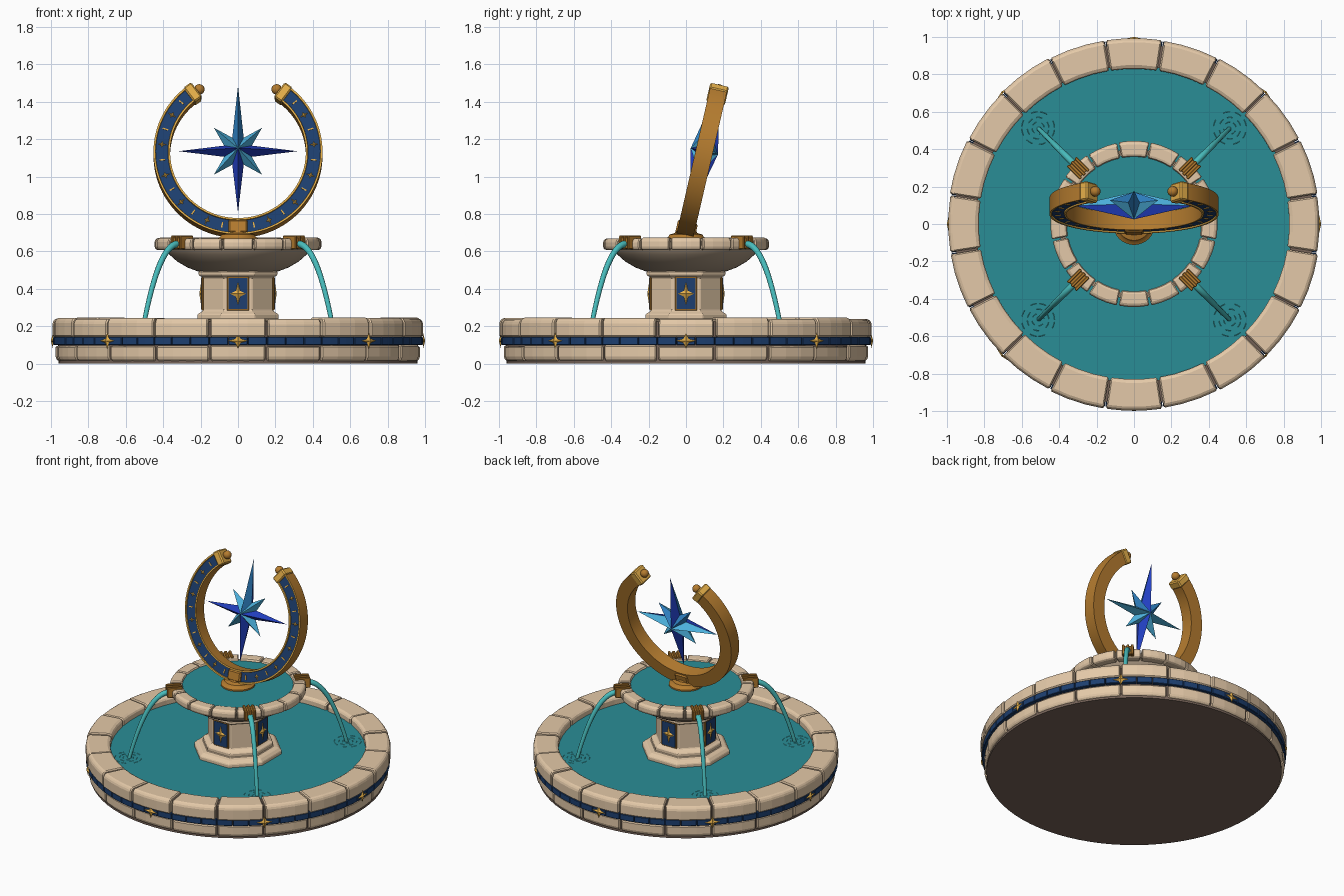
import bpy, bmesh, math, random
from math import sin, cos, pi, radians
from mathutils import Matrix, Vector

random.seed(4)
if "Cube" in bpy.data.objects:
    bpy.data.objects.remove(bpy.data.objects["Cube"])


def material(name, hex_code):
    m = bpy.data.materials.new(name)
    m.use_nodes = True
    srgb = [int(hex_code[i:i + 2], 16) / 255 for i in (0, 2, 4)]
    col = [c / 12.92 if c < 0.04 else ((c + 0.055) / 1.055) ** 2.4 for c in srgb] + [1]
    m.diffuse_color = col
    m.node_tree.nodes["Principled BSDF"].inputs["Base Color"].default_value = col
    return m


STONE = material("pale stone", "e4c9a8")
DARK = material("dark stone", "776459")
BOWL = material("bowl stone", "a8957f")
GOLD = material("gold", "e6b04a")
BRONZE = material("bronze", "b57c2f")
NAVY = material("navy", "1d3f70")
WATER = material("water", "2a8d96")
STREAM = material("falling water", "48bcbc")
ROYAL = material("royal blue", "2340c4")
SKY = material("sky blue", "4cb0dc")


def finish(name, bm, mats, bevel=0, smooth=False):
    bmesh.ops.recalc_face_normals(bm, faces=bm.faces)
    me = bpy.data.meshes.new(name)
    bm.to_mesh(me)
    bm.free()
    for m in mats:
        me.materials.append(m)
    ob = bpy.data.objects.new(name, me)
    bpy.context.collection.objects.link(ob)
    if bevel:
        mod = ob.modifiers.new("Bevel", "BEVEL")
        mod.width, mod.segments, mod.limit_method = bevel, 1, "ANGLE"
    if smooth:
        bpy.ops.object.select_all(action="DESELECT")
        ob.select_set(True)
        bpy.context.view_layer.objects.active = ob
        bpy.ops.object.shade_smooth_by_angle(angle=radians(35))
    return ob


def lathe(name, profile, n, mat, smooth=True, phase=0, bevel=0):
    """Solid of revolution with flat end caps."""
    bm = bmesh.new()
    rings = [[bm.verts.new((r * cos(phase + 2 * pi * k / n), r * sin(phase + 2 * pi * k / n), z))
              for k in range(n)] for r, z in profile]
    for a, b in zip(rings, rings[1:]):
        for k in range(n):
            j = (k + 1) % n
            bm.faces.new((a[k], a[j], b[j], b[k]))
    bm.faces.new(rings[0])
    bm.faces.new(rings[-1])
    return finish(name, bm, [mat], bevel, smooth)


def sweep(bm, a0, a1, profile, steps, point, slots=None):
    """Sweep a closed profile through an arc and cap both ends."""
    rings = [[bm.verts.new(point(a0 + (a1 - a0) * s / steps, u, v)) for u, v in profile]
             for s in range(steps + 1)]
    n = len(profile)
    for a, b in zip(rings, rings[1:]):
        for k in range(n):
            f = bm.faces.new((a[k], a[(k + 1) % n], b[(k + 1) % n], b[k]))
            f.material_index = slots[k] if slots else 0
    bm.faces.new(rings[0])
    bm.faces.new(rings[-1])


def flat_point(a, r, z):
    return Vector((r * cos(a), r * sin(a), z))


def stone_ring(name, count, profile, mat, gap, wobble, steps=3, bevel=0.007):
    bm = bmesh.new()
    half = pi / count
    top = max(z for r, z in profile)
    far = max(r for r, z in profile)
    for k in range(count):
        c = 2 * pi * k / count
        dr, dz = random.uniform(-wobble, 0), random.uniform(-wobble, 0)
        shape = [(r + (dr if r > far - 0.03 else 0), z + (dz if z > top - 0.03 else 0))
                 for r, z in profile]
        sweep(bm, c - half + gap * random.uniform(0.5, 1), c + half - gap * random.uniform(0.5, 1),
              shape, steps, flat_point)
    return finish(name, bm, [mat], bevel)


def add_box(bm, size, matrix):
    bmesh.ops.create_cube(bm, size=1, matrix=matrix @ Matrix.Diagonal((*size, 1)))


def add_star(bm, w, h, depth, matrix):
    """Raised four-pointed star lying in local XZ, facing -Y."""
    tip = bm.verts.new(matrix @ Vector((0, -depth, 0)))
    rim = []
    for k in range(8):
        s = 1 if k % 2 == 0 else 0.36
        rim.append(bm.verts.new(matrix @ Vector((w * s * sin(k * pi / 4), 0, h * s * cos(k * pi / 4)))))
    for k in range(8):
        bm.faces.new((tip, rim[k], rim[(k + 1) % 8]))
    bm.faces.new(rim)


def facing(k, count, r, z):
    """Frame at radius r whose -Y axis points outward."""
    return Matrix.Rotation(2 * pi * k / count, 4, "Z") @ Matrix.Translation((0, -r, z))


# Large basin
lathe("basin_underside", [(0.96, 0), (0.96, 0.03)], 80, DARK)
core = bmesh.new()
sweep(core, 0, 2 * pi, [(0.845, 0.03), (0.962, 0.03), (0.962, 0.225), (0.845, 0.225)], 80, flat_point)
finish("basin_core", core, [DARK])
stone_ring("basin_lower_stones", 20, [(0.84, 0.012), (0.965, 0.012), (0.98, 0.03), (0.98, 0.1), (0.84, 0.1)],
           STONE, 0.007, 0.008)
stone_ring("basin_upper_stones", 20, [(0.83, 0.143), (1.0, 0.143), (1.0, 0.225), (0.985, 0.246),
                                      (0.85, 0.246), (0.83, 0.235)], STONE, 0.008, 0.009)
stone_ring("basin_blue_band", 60, [(0.93, 0.1), (0.988, 0.1), (0.988, 0.143), (0.93, 0.143)],
           NAVY, 0.002, 0, 2, 0.003)
stars = bmesh.new()
for k in range(8):
    add_star(stars, 0.052, 0.043, 0.012, facing(k, 8, 0.989, 0.122))
finish("basin_stars", stars, [GOLD])
lathe("basin_water", [(0.845, 0.16), (0.845, 0.19)], 80, WATER)

# Octagonal pedestal, profile given by face distance
OCT = 1 / cos(pi / 8)
column = [(0.27, 0.17), (0.27, 0.212), (0.25, 0.232), (0.216, 0.238), (0.216, 0.265), (0.2, 0.273),
          (0.185, 0.285), (0.185, 0.46), (0.21, 0.472), (0.21, 0.495)]
lathe("pedestal", [(r * OCT, z) for r, z in column], 8, STONE, False, pi / 8, 0.004)
frames, panels, emblems = bmesh.new(), bmesh.new(), bmesh.new()
for k in range(4):
    add_box(frames, (0.118, 0.02, 0.182), facing(k, 4, 0.184, 0.374))
    add_box(panels, (0.102, 0.02, 0.166), facing(k, 4, 0.187, 0.374))
    add_star(emblems, 0.043, 0.062, 0.01, facing(k, 4, 0.197, 0.374))
finish("pedestal_frames", frames, [BRONZE], 0.003)
finish("pedestal_panels", panels, [NAVY])
finish("pedestal_stars", emblems, [GOLD])

# Upper bowl
lathe("upper_bowl", [(0.2, 0.49), (0.22, 0.495), (0.27, 0.514), (0.325, 0.546), (0.367, 0.583),
                     (0.385, 0.608), (0.4, 0.655)], 64, BOWL)
stone_ring("upper_rim_stones", 16, [(0.36, 0.608), (0.437, 0.608), (0.447, 0.62), (0.447, 0.66),
                                    (0.435, 0.675), (0.37, 0.675), (0.36, 0.668)], STONE, 0.014, 0.006)
lathe("upper_water", [(0.372, 0.64), (0.372, 0.658)], 64, WATER)

# Spouts, streams and ripples on the diagonals
spouts, ripples = bmesh.new(), bmesh.new()
for k in range(4):
    turn = Matrix.Rotation(pi / 4 + k * pi / 2, 4, "Z")
    add_box(spouts, (0.088, 0.075, 0.06), turn @ Matrix.Translation((0.422, 0, 0.645)))
    for side in (-1, 0, 1):
        add_box(spouts, (0.1, 0.017, 0.072), turn @ Matrix.Translation((0.422, side * 0.029, 0.648)))
    cu = bpy.data.curves.new("water_stream", "CURVE")
    cu.dimensions, cu.bevel_depth, cu.bevel_resolution = "3D", 0.019, 3
    cu.use_fill_caps = True
    sp = cu.splines.new("POLY")
    sp.points.add(16)
    for i, p in enumerate(sp.points):
        t = i / 16
        p.co = (*(turn @ Vector((0.45 + 0.27 * t, 0, 0.642 - 0.03 * t - 0.43 * t ** 2.3))), 1)
        p.radius = 1 - 0.35 * t
    cu.materials.append(STREAM)
    bpy.context.collection.objects.link(bpy.data.objects.new("water_stream", cu))
    middle = turn @ Vector((0.725, 0, 0))
    for radius, count in ((0.03, 4), (0.055, 6), (0.085, 8)):
        for j in range(count):
            a = 2 * pi * j / count + random.uniform(0, 0.3)
            sweep(ripples, a, a + 3.2 / count, [(radius, 0.189), (radius + 0.005, 0.189),
                                               (radius + 0.0025, 0.1918)], 4,
                  lambda b, r, z: flat_point(b, r, z) + middle)
finish("spouts", spouts, [BRONZE], 0.004)
finish("ripples", ripples, [STREAM], smooth=True)

# Open ring leaning back
TILT = Matrix.Translation((0, 0.095, 1.122)) @ Matrix.Rotation(radians(-13), 4, "X")


def ring_point(t, r, n):
    return TILT @ Vector((r * sin(t), n, r * cos(t)))


ring = bmesh.new()
section = [(0.363, 0.046), (0.363, -0.046), (0.373, -0.046), (0.375, -0.038), (0.44, -0.038),
           (0.442, -0.046), (0.452, -0.046), (0.452, 0.046)]
START = radians(37)
sweep(ring, START, 2 * pi - START, section, 72, ring_point, [0, 1, 1, 2, 1, 1, 0, 0])
finish("open_ring", ring, [BRONZE, GOLD, NAVY], smooth=True)

marks = bmesh.new()
for k in range(23):
    t = radians(48 + k * 264 / 22)
    frame = TILT @ Matrix.Rotation(t, 4, "Y") @ Matrix.Translation((0, -0.038, 0.408))
    if k % 2:
        add_star(marks, 0.016, 0.026, 0.006, frame)
    else:
        add_box(marks, (0.007, 0.008, 0.03), frame)
finish("ring_marks", marks, [GOLD])

caps, knobs = bmesh.new(), bmesh.new()
for side in (-1, 1):
    turn = TILT @ Matrix.Rotation(side * radians(36.5), 4, "Y")
    add_box(caps, (0.052, 0.102, 0.1), turn @ Matrix.Translation((0, 0, 0.407)))
    bmesh.ops.create_uvsphere(knobs, u_segments=16, v_segments=10, radius=0.028,
                              matrix=turn @ Matrix.Translation((-side * 0.044, 0, 0.407)))
finish("ring_caps", caps, [GOLD], 0.008)
finish("ring_knobs", knobs, [BRONZE], smooth=True)

# Ring mount with a cradle under the ring
lathe("ring_mount", [(0.112, 0.65), (0.112, 0.668), (0.095, 0.678), (0.088, 0.69), (0.06, 0.698), (0.055, 0.71)],
      32, BRONZE)
cradle = bmesh.new()
add_box(cradle, (0.1, 0.108, 0.07), TILT @ Matrix.Translation((0, 0, -0.408)))
finish("ring_cradle", cradle, [BRONZE], 0.008)

# Eight-pointed faceted star
star = bmesh.new()
front, back = (star.verts.new(TILT @ Vector((0, y, 0.014))) for y in (-0.075, 0.075))
reach = [0.36, 0.182, 0.318, 0.182, 0.337, 0.182, 0.318, 0.182]
outline = []
for i in range(16):
    r = reach[i // 2] if i % 2 == 0 else 0.08
    a = i * pi / 8
    outline.append(star.verts.new(TILT @ Vector((r * sin(a), 0, r * cos(a) + 0.014))))
for i in range(16):
    tip = ((i + 1) // 2) % 8
    for hub in (front, back):
        f = star.faces.new((hub, outline[i], outline[(i + 1) % 16]))
        upper_back = hub is back and tip in (1, 7)
        light = (tip % 2 == 1 and not upper_back) or (hub is back and tip in (2, 6))
        f.material_index = 1 if light else 0
        if upper_back or (tip == 0 and hub is front):
            f.material_index = 2
MID = material("mid blue", "2f82c4")
for m in (MID,):
    finish("compass_star", star, [ROYAL, SKY, m])
